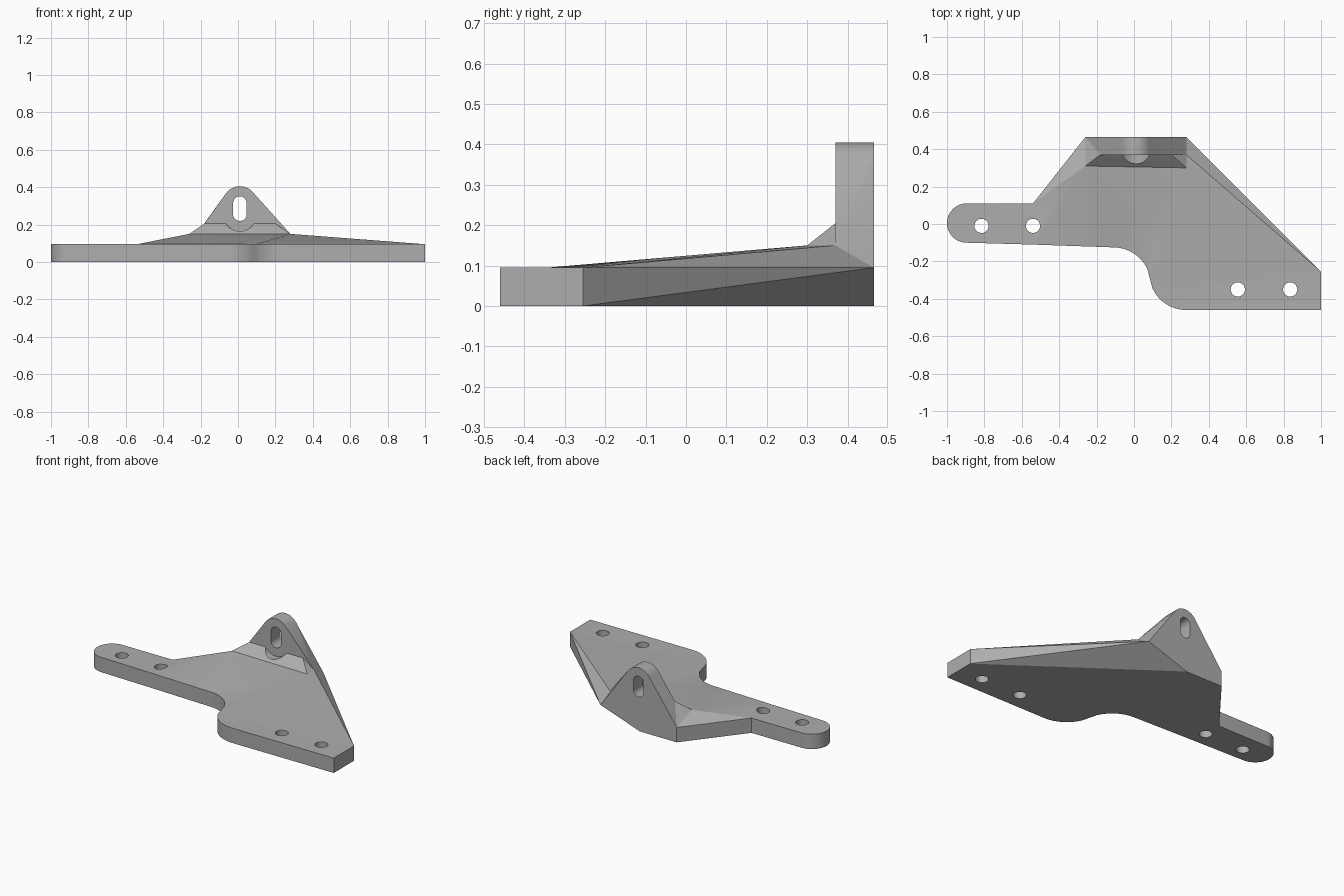
import bpy, bmesh, math
from mathutils import Vector

cube = bpy.data.objects.get("Cube")
if cube:
    bpy.data.objects.remove(cube, do_unlink=True)

grey = bpy.data.materials.new("plain_grey")
grey.use_nodes = True
colour = (0.42, 0.42, 0.42, 1)
grey.diffuse_color = colour
grey.node_tree.nodes["Principled BSDF"].inputs["Base Color"].default_value = colour

T = 0.095          # plate thickness
RIDGE = 0.15       # height of the raised rear
BACK, FACE = 0.465, 0.37   # rear and front planes of the lug
EYE = 0.01         # x centre of the eye


def arc(cx, cy, r, start, end, steps):
    angles = [math.radians(start + (end - start) * i / steps) for i in range(steps + 1)]
    return [(cx + r * math.cos(a), cy + r * math.sin(a)) for a in angles]


def make(name, bm):
    bmesh.ops.recalc_face_normals(bm, faces=bm.faces)
    mesh = bpy.data.meshes.new(name)
    bm.to_mesh(mesh)
    bm.free()
    mesh.materials.append(grey)
    obj = bpy.data.objects.new(name, mesh)
    bpy.context.collection.objects.link(obj)
    return obj


def hull(name, points):
    bm = bmesh.new()
    for p in points:
        bm.verts.new(p)
    res = bmesh.ops.convex_hull(bm, input=bm.verts)
    spare = {v for v in res["geom_interior"] + res["geom_unused"]
             if isinstance(v, bmesh.types.BMVert)}
    bmesh.ops.delete(bm, geom=list(spare), context="VERTS")
    bmesh.ops.dissolve_limit(bm, angle_limit=0.01, verts=bm.verts, edges=bm.edges)
    return make(name, bm)


def cut(obj, cutter):
    cutter.hide_render = True
    mod = obj.modifiers.new("cut", "BOOLEAN")
    mod.operation, mod.solver, mod.object = "DIFFERENCE", "EXACT", cutter
    bpy.context.view_layer.objects.active = obj
    bpy.ops.object.modifier_apply(modifier=mod.name)
    bpy.data.objects.remove(cutter, do_unlink=True)


# Plate outline, anticlockwise from the front of the tab
inner_curve = arc(-0.11, -0.325, 0.2, 90, 25, 8)
outer_curve = arc(0.28, -0.26, 0.2, 205, 270, 8)
tab_end = arc(-0.895, 0.005, 0.105, 90, 270, 20)
outline = ([(-0.54, -0.11)] + inner_curve + outer_curve
           + [(1, -0.46), (1, -0.255), (0.28, BACK), (-0.26, BACK), (-0.54, 0.11)] + tab_end)

bm = bmesh.new()
low = [bm.verts.new((x, y, 0)) for x, y in outline]
top = [bm.verts.new((x, y, T)) for x, y in outline]
n = len(outline)
bm.faces.new(low[::-1])
for i in range(n):
    j = (i + 1) % n
    bm.faces.new((low[i], low[j], top[j], top[i]))

# Flat tab, flat front foot and the raised slopes between them
ridge_points = [(-0.26, 0.31, RIDGE), (0.28, 0.30, RIDGE), (0.28, FACE, RIDGE)]
w1, w2, w3 = [bm.verts.new(p) for p in ridge_points]
k = 1 + len(inner_curve)
corner = k + len(outer_curve)
front, start, foot, tip = top[0], top[1], top[k], top[corner + 1]
back_left_corner, back_right_corner, tab_rear = top[corner + 3], top[corner + 2], top[corner + 4]
bm.faces.new(top[corner + 4:] + [front])
bm.faces.new(top[k:corner + 2])
for i in range(1, k):
    bm.faces.new((top[i], top[i + 1], w2))
for tri in ((tab_rear, front, w1), (front, start, w1), (start, w2, w1), (foot, tip, w2),
            (tip, w3, w2), (tip, back_right_corner, w3), (tab_rear, w1, back_left_corner),
            (w1, w2, w3), (w1, w3, back_right_corner), (w1, back_right_corner, back_left_corner)):
    bm.faces.new(tri)

# Slanted cut under the rear corner
a, b, c = Vector((1, -0.255, 0)), Vector((0.28, BACK, T)), Vector((0, BACK, 0))
normal = (b - a).cross(c - a)
if normal.x < 0:
    normal.negate()
res = bmesh.ops.bisect_plane(bm, geom=bm.verts[:] + bm.edges[:] + bm.faces[:], dist=1e-5,
                             plane_co=a, plane_no=normal, clear_outer=True)
bmesh.ops.holes_fill(bm, edges=[e for e in bm.edges if e.is_boundary], sides=0)
plate = make("mounting_plate", bm)

# Bolt holes
for x, y in ((-0.815, -0.01), (-0.54, -0.01), (0.555, -0.35), (0.835, -0.35)):
    ring = arc(x, y, 0.038, 0, 348.75, 31)
    cut(plate, hull("bolt_hole_cutter", [(px, py, z) for px, py in ring for z in (-0.1, 0.3)]))

# Sloped foot of the lug, with a round clearance recess
rear = [(-0.26, BACK, T), (0.28, BACK, T)]
shoulders = [(-0.18, FACE, 0.205), (0.2, FACE, 0.205)]
lug_foot = hull("lug_foot", ridge_points + shoulders + rear)
ring = arc(EYE, 0.255, 0.09, 0, 354.375, 63)
cut(lug_foot, hull("recess_cutter", [(x, y, z) for x, z in ring for y in (0.2, FACE)]))

# Upright lug with a rounded top and a slotted eye
eye_top = arc(EYE, 0.313, 0.092, -20, 200, 36)
lug = hull("lug", [(x, y, z) for x, z in eye_top for y in (FACE, BACK)]
           + shoulders + rear + [(-0.18, FACE, 0.14), (0.28, FACE, RIDGE)])
slot = arc(EYE, 0.315, 0.036, 0, 180, 16) + arc(EYE, 0.255, 0.036, 180, 360, 16)
slot_points = [(x, y, z) for x, z in slot for y in (0.2, 0.6)]
cut(lug, hull("slot_cutter", slot_points))

# Smooth the curved walls, keep the edges sharp
bpy.ops.object.select_all(action="DESELECT")
for obj in (plate, lug_foot, lug):
    obj.select_set(True)
bpy.context.view_layer.objects.active = plate
bpy.ops.object.shade_smooth_by_angle(angle=math.radians(20))
